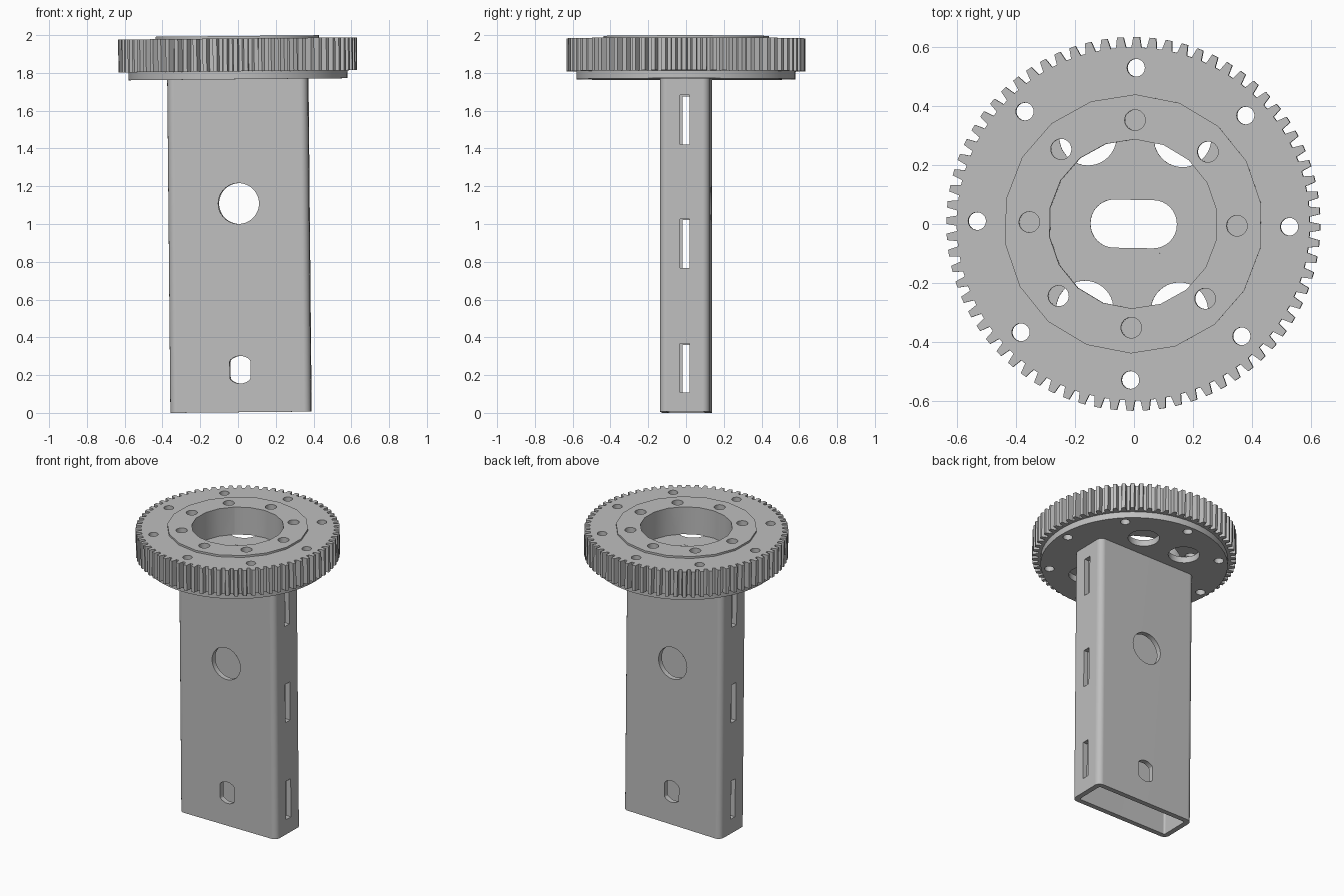
import bpy, bmesh
from math import sin, cos, pi, tau, radians
from mathutils import Matrix

old = bpy.data.objects.get("Cube")
if old:
    bpy.data.objects.remove(old, do_unlink=True)

grey = bpy.data.materials.new("light grey metal")
grey.use_nodes = True
colour = (0.52, 0.52, 0.52, 1)
grey.diffuse_color = colour
grey.node_tree.nodes["Principled BSDF"].inputs["Base Color"].default_value = colour

# the whole assembly stands very slightly turned and leaning
POSE = (Matrix.Translation((0.016, 0, 0.0035))
        @ Matrix.Rotation(-0.018, 4, "Z") @ Matrix.Rotation(-0.0095, 4, "Y"))
UPRIGHT = Matrix.Rotation(pi / 2, 4, "X")   # outline drawn in x-z, pushed along y


def circle(r, n=32, cx=0, cy=0, phase=0):
    return [(cx + r * cos(phase + tau * i / n), cy + r * sin(phase + tau * i / n))
            for i in range(n)]


def rounded(w, d, r, n=8):
    pts = []
    for k, (sx, sy) in enumerate([(1, 1), (-1, 1), (-1, -1), (1, -1)]):
        for i in range(n + 1):
            a = (k + i / n) * pi / 2
            pts.append((sx * (w / 2 - r) + r * cos(a), sy * (d / 2 - r) + r * sin(a)))
    return pts


def rect(w, d, cx=0, cy=0):
    return [(cx + sx * w / 2, cy + sy * d / 2)
            for sx, sy in [(1, 1), (-1, 1), (-1, -1), (1, -1)]]


def bolt_circle(pitch, r, n=8):
    return [circle(r, 24, pitch * cos(tau * i / n), pitch * sin(tau * i / n)) for i in range(n)]


def prisms(name, shapes):
    """One object from (outline, low, high, matrix) prisms."""
    bm = bmesh.new()
    for outline, lo, hi, mat in shapes:
        face = bm.faces.new([bm.verts.new(mat @ Matrix.Translation((x, y, lo)).to_translation())
                             for x, y in outline])
        new = bmesh.ops.extrude_face_region(bm, geom=[face])["geom"]
        step = mat.to_3x3().col[2] * (hi - lo)
        bmesh.ops.translate(bm, vec=step, verts=[g for g in new if isinstance(g, bmesh.types.BMVert)])
    bmesh.ops.recalc_face_normals(bm, faces=bm.faces)
    mesh = bpy.data.meshes.new(name)
    bm.to_mesh(mesh)
    bm.free()
    ob = bpy.data.objects.new(name, mesh)
    bpy.context.collection.objects.link(ob)
    return ob


def select(ob):
    bpy.ops.object.select_all(action="DESELECT")
    ob.select_set(True)
    bpy.context.view_layer.objects.active = ob


def part(name, solids, *cutter_sets):
    ob = prisms(name, solids)
    ob.data.materials.append(grey)
    select(ob)
    for cuts in cutter_sets:
        cutter = prisms("cutter", cuts)
        cutter.hide_render = True
        mod = ob.modifiers.new("cut", "BOOLEAN")
        mod.operation, mod.solver, mod.object = "DIFFERENCE", "EXACT", cutter
        bpy.ops.object.modifier_apply(modifier=mod.name)
        bpy.data.objects.remove(cutter, do_unlink=True)
    bpy.ops.object.shade_smooth_by_angle(angle=radians(28))
    ob.modifiers.new("flat faces", "WEIGHTED_NORMAL").keep_sharp = True
    ob.matrix_world = POSE
    return ob


I = Matrix.Identity(4)
PLATE_LOW, PLATE_TOP, GEAR_TOP, RING_TOP = 1.763, 1.805, 1.979, 1.992


def through(outlines):
    return [(o, 1.5, 2.3, I) for o in outlines]


# rectangular tube, with round, flat-sided and side slot openings
low_hole = [(max(-0.055, min(0.055, x)), y + 0.225) for x, y in circle(0.073, 40)]
openings = [(circle(0.108, 48, 0, 1.105), -0.4, 0.4, UPRIGHT), (low_hole, -0.4, 0.4, UPRIGHT)]
for z in (0.23, 0.89, 1.545):
    for side in (-1, 1):
        openings.append((rect(0.1, 0.05, side * 0.37), z - 0.13, z + 0.13, I))
part("tube", [(rounded(0.745, 0.265, 0.038), 0, PLATE_LOW, I)],
     [(rounded(0.677, 0.197, 0.012, 4), -0.2, 2, I)], openings)

# tabs that lock the tube into the plate
part("tube_tabs", [(rect(0.18, 0.035, 0, s * 0.115), PLATE_LOW - 0.01, PLATE_TOP + 0.001, I)
                   for s in (-1, 1)])

# mounting plate with cable slot, four large holes and bolt holes
large = [circle(0.097, 40, sx * 0.16, sy * 0.292) for sx in (-1, 1) for sy in (-1, 1)]
part("mounting_plate", [(circle(0.58, 72), PLATE_LOW, PLATE_TOP, I)],
     through([rounded(0.292, 0.163, 0.08)] + large + bolt_circle(0.528, 0.03)))

# toothed gear rim
TEETH = 72
teeth = []
for i in range(TEETH):
    for r, f in ((0.597, -0.33), (0.632, -0.2), (0.632, 0.2), (0.597, 0.33)):
        a = tau * (i + f) / TEETH
        teeth.append((r * cos(a), r * sin(a)))
part("gear", [(teeth, PLATE_TOP, GEAR_TOP, I)],
     through([circle(0.43, 18, phase=pi / 2)] + bolt_circle(0.528, 0.03)))

# faceted inner ring standing just above the gear
part("inner_ring", [(circle(0.438, 18, phase=pi / 2), PLATE_TOP, RING_TOP, I)],
     through([circle(0.286, 18, phase=pi / 2)] + bolt_circle(0.351, 0.035)))
